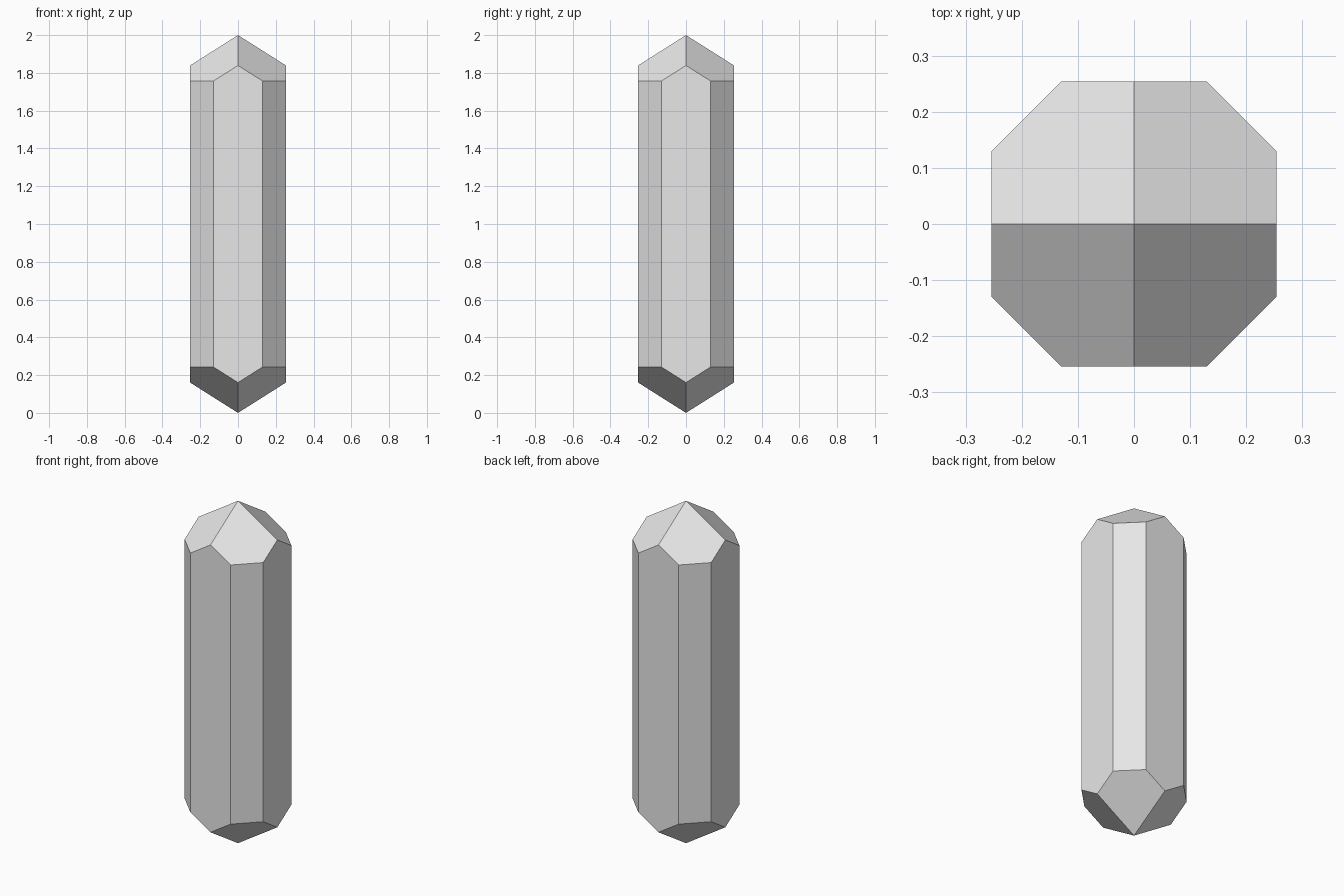
import bpy, bmesh, math

# Remove the default object
cube = bpy.data.objects.get("Cube")
if cube:
    bpy.data.objects.remove(cube, do_unlink=True)

HEIGHT = 2.0
RADIUS = 0.254     # half width across the wide sides
HALF_SIDE = 0.13   # half width of one wide side
SLOPE = 0.633      # steepness of the pointed ends

# Plain grey crystal colour
grey = bpy.data.materials.new("light_grey")
grey.use_nodes = True
colour = (0.8, 0.8, 0.8, 1.0)
grey.diffuse_color = colour
grey.node_tree.nodes["Principled BSDF"].inputs["Base Color"].default_value = colour

# Eight-sided outline with a point in the middle of each wide side
outline = []
for quarter in range(4):
    a = quarter * math.pi / 2
    c, s = round(math.cos(a)), round(math.sin(a))
    for side in (-HALF_SIDE, 0.0, HALF_SIDE):
        outline.append((RADIUS * c - side * s, RADIUS * s + side * c))

# Both ends slope to a four-faced tip
bm = bmesh.new()
for x, y in outline + [(0.0, 0.0)]:
    drop = SLOPE * (abs(x) + abs(y))
    bm.verts.new((x, y, drop))
    bm.verts.new((x, y, HEIGHT - drop))
bmesh.ops.convex_hull(bm, input=bm.verts[:])

# Merge coplanar triangles into clean facets
bmesh.ops.dissolve_limit(bm, angle_limit=math.radians(1), verts=bm.verts[:], edges=bm.edges[:])
bmesh.ops.recalc_face_normals(bm, faces=bm.faces[:])

mesh = bpy.data.meshes.new("crystal")
bm.to_mesh(mesh)
bm.free()
mesh.materials.append(grey)
crystal = bpy.data.objects.new("crystal", mesh)
bpy.context.collection.objects.link(crystal)
